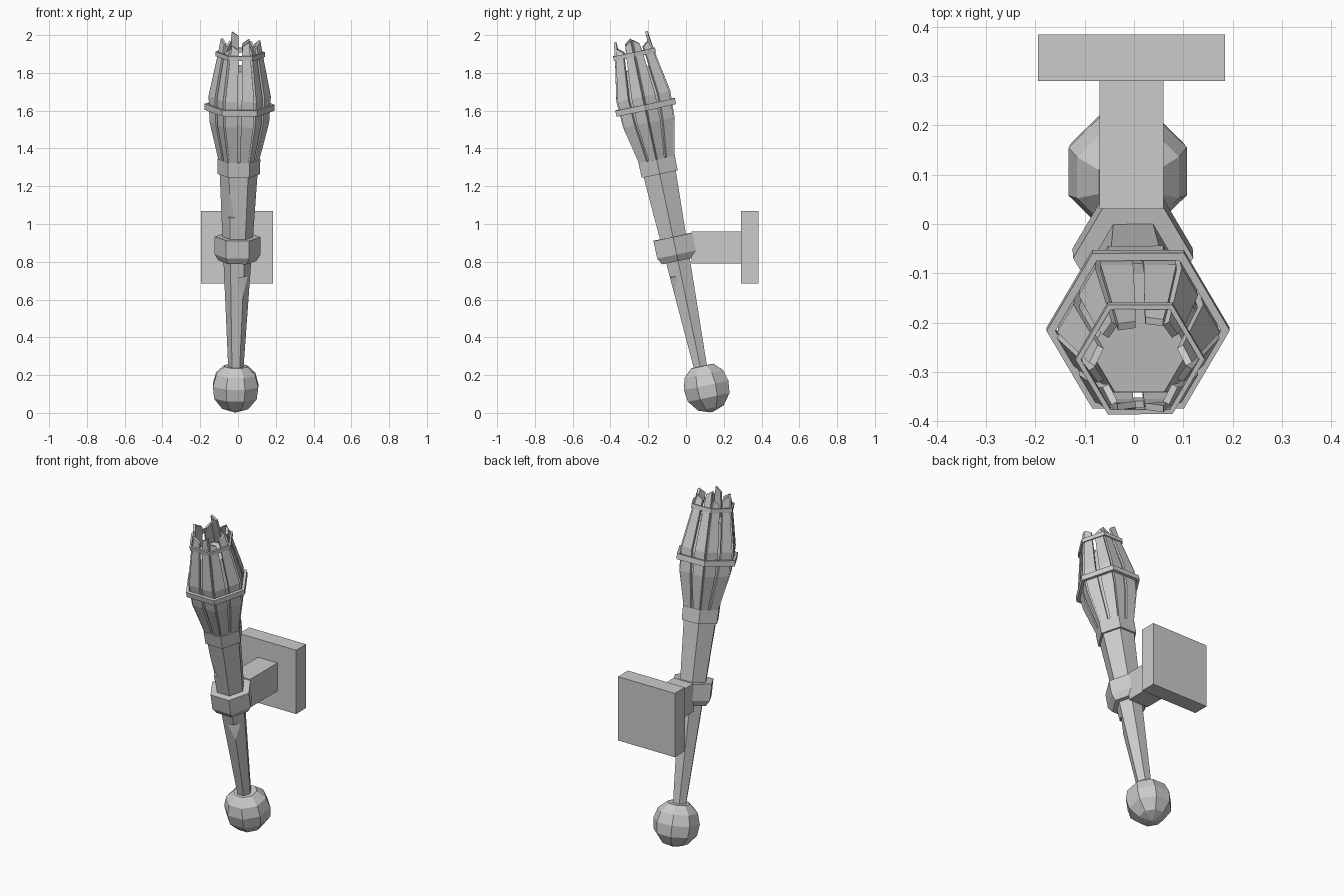
import bpy, bmesh, math
from mathutils import Matrix, Vector

if "Cube" in bpy.data.objects:
    bpy.data.objects.remove(bpy.data.objects["Cube"], do_unlink=True)

grey = bpy.data.materials.new("plain_grey")
grey.use_nodes = True
grey.diffuse_color = (0.6, 0.6, 0.6, 1)
grey.node_tree.nodes["Principled BSDF"].inputs["Base Color"].default_value = (0.6, 0.6, 0.6, 1)

# Leaning frame of the torch: local z runs from the pommel to the head
LEAN = (Matrix.Translation((-0.013, 0.1, 0.13))
        @ Matrix.Rotation(math.radians(11.9), 4, 'X')
        @ Matrix.Rotation(math.radians(0.8), 4, 'Y'))


def finish(name, bm, matrix=LEAN):
    bmesh.ops.recalc_face_normals(bm, faces=bm.faces)
    mesh = bpy.data.meshes.new(name)
    bm.to_mesh(mesh)
    bm.free()
    mesh.materials.append(grey)
    obj = bpy.data.objects.new(name, mesh)
    obj.matrix_world = matrix
    bpy.context.collection.objects.link(obj)
    return obj


def skin(bm, rings, closed=False):
    """Bridge vertex rings; cap the ends or join them into a loop."""
    rows = [[bm.verts.new(p) for p in ring] for ring in rings]
    n = len(rows[0])
    pairs = list(zip(rows, rows[1:])) + ([(rows[-1], rows[0])] if closed else [])
    for a, b in pairs:
        for i in range(n):
            j = (i + 1) % n
            bm.faces.new((a[i], a[j], b[j], b[i]))
    if not closed:
        bm.faces.new(rows[0])
        bm.faces.new(rows[-1])


def turned(name, profile, sides=6, phase=0.0, closed=False, shift=0.0):
    bm = bmesh.new()
    angles = [phase + math.tau * k / sides for k in range(sides)]
    skin(bm, [[(r * math.cos(a), r * math.sin(a) + shift, s) for a in angles]
              for r, s in profile], closed)
    return finish(name, bm)


def box(name, low, high):
    bm = bmesh.new()
    bmesh.ops.create_cube(bm, size=1)
    low, high = Vector(low), Vector(high)
    size = high - low
    mid = (low + high) / 2
    for v in bm.verts:
        v.co = Vector(c * d for c, d in zip(v.co, size)) + mid
    return finish(name, bm, Matrix())


# Wall mount
box("wall_plate", (-0.195, 0.29, 0.685), (0.185, 0.385, 1.07))
box("mount_arm", (-0.07, 0.03, 0.79), (0.06, 0.29, 0.96))

# Faceted pommel
turned("pommel", [(0.065, 0.118), (0.112, 0.075), (0.13, 0.015), (0.122, -0.05),
                  (0.075, -0.108), (0.01, -0.13)], sides=8, phase=math.pi / 8, shift=0.01)

# Tapered handle with two chipped edges
handle = turned("handle", [(0.04, 0.1), (0.102, 1.19)])
for angle, height, radius, tilt in ((240, 1.0, 0.094, 9), (300, 0.55, 0.068, -9)):
    bm = bmesh.new()
    bmesh.ops.create_cube(bm, size=1)
    place = (LEAN @ Matrix.Rotation(math.radians(angle), 4, 'Z')
             @ Matrix.Translation((radius + 0.01, 0, height))
             @ Matrix.Rotation(math.radians(tilt), 4, 'Y')
             @ Matrix.Diagonal((0.04, 0.1, 0.13, 1)))
    cutter = finish("chip_cutter", bm, place)
    cutter.hide_render = True
    mod = handle.modifiers.new("chip", 'BOOLEAN')
    mod.operation = 'DIFFERENCE'
    mod.solver = 'EXACT'
    mod.object = cutter
    bpy.context.view_layer.update()
    bpy.context.view_layer.objects.active = handle
    bpy.ops.object.modifier_apply(modifier=mod.name)
    bpy.data.objects.remove(cutter, do_unlink=True)

# Bands on the handle
turned("grip_band", [(0.1, 0.69), (0.122, 0.725), (0.122, 0.82), (0.085, 0.82)])
turned("head_collar", [(0.112, 1.16), (0.114, 1.24)])

# Solid core inside the cage
turned("torch_core", [(0.09, 1.2), (0.14, 1.45), (0.142, 1.56), (0.1, 1.73)])

# Hoops around the cage
for name, outer, inner, low, high in (("middle_hoop", 0.186, 0.168, 1.505, 1.537),
                                      ("upper_hoop", 0.131, 0.12, 1.795, 1.82)):
    turned(name, [(outer, low), (outer, high), (inner, high), (inner, low)], closed=True)

# Bent slats, two on every side of the cage, with uneven tips
tips = (1.87, 1.85, 1.86, 1.9, 1.85, 1.87, 1.88, 1.84, 1.86, 1.88, 1.84, 1.87)
for k in range(12):
    side, hand = k // 2, (-1, 1)[k % 2]
    tip = tips[k]
    sections = [(0.088, 1.2, 0.04), (0.139, 1.44, 0.066), (0.146, 1.58, 0.066),
                (0.107, 1.8, 0.046), (0.094, tip, 0.036)]
    rings = []
    for out, s, width in sections:
        mid = hand * out * 0.3
        near, far = mid - width / 2, mid + width / 2
        slant = 0.012 * hand if s == tip else 0
        rings.append([(out, near, s - slant), (out, far, s + slant),
                      (out - 0.014, far, s + slant), (out - 0.014, near, s - slant)])
    bm = bmesh.new()
    skin(bm, rings)
    finish("cage_slat", bm, LEAN @ Matrix.Rotation(math.radians(30 + 60 * side), 4, 'Z'))
